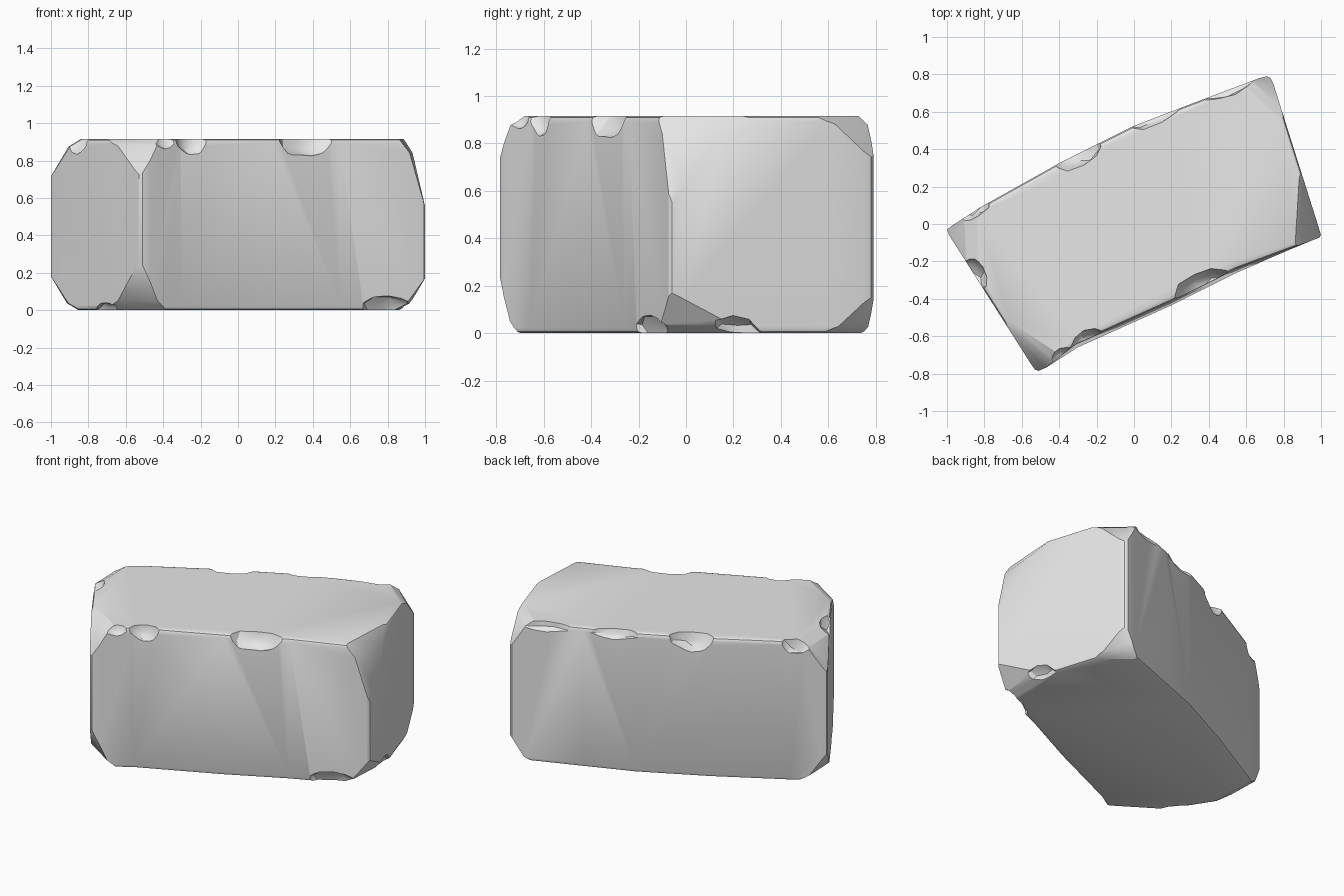
import bpy, bmesh, math, random
from mathutils import Vector, Matrix

random.seed(4)
if "Cube" in bpy.data.objects:
    bpy.data.objects.remove(bpy.data.objects["Cube"], do_unlink=True)

HEIGHT = 0.915

# Stone colour
stone = bpy.data.materials.new("grey_stone")
stone.use_nodes = True
grey = (0.8, 0.8, 0.8, 1)
stone.diffuse_color = grey
stone.node_tree.nodes["Principled BSDF"].inputs["Base Color"].default_value = grey


def make_object(name, bm):
    mesh = bpy.data.meshes.new(name)
    bm.to_mesh(mesh)
    bm.free()
    obj = bpy.data.objects.new(name, mesh)
    bpy.context.collection.objects.link(obj)
    mesh.materials.append(stone)
    return obj


# Block outline, counter-clockwise, with worn corners and a bulging back
outline = [(-0.51, -0.785), (-0.47, -0.768), (-0.3, -0.66), (0.2, -0.435), (0.55, -0.26),
           (0.95, -0.088), (0.99, -0.073), (1, -0.06), (0.985, -0.01), (0.745, 0.75),
           (0.73, 0.78), (0.71, 0.79), (0.67, 0.78), (0.3, 0.64), (0, 0.525),
           (-0.4, 0.325), (-0.82, 0.09), (-0.975, -0.01), (-1, -0.03),
           (-0.985, -0.065), (-0.55, -0.75), (-0.53, -0.778)]
bm = bmesh.new()
base = bm.faces.new([bm.verts.new((x, y, 0)) for x, y in outline])
grown = bmesh.ops.extrude_face_region(bm, geom=[base])["geom"]
for v in (g for g in grown if isinstance(g, bmesh.types.BMVert)):
    v.co.z = HEIGHT
    if -0.4 < v.co.x < 0.8 and v.co.y < -0.1:  # front wall leans back
        v.co += Vector((-0.009, 0.02, 0))
bmesh.ops.recalc_face_normals(bm, faces=bm.faces)

# Worn top and bottom rims
rims = [e for e in bm.edges if abs(e.verts[0].co.z - e.verts[1].co.z) < 0.01]
bmesh.ops.bevel(bm, geom=rims, offset=0.022, segments=2, profile=0.5, affect='EDGES')


def chop(corner, depth, drop, top):
    """Slice a corner along a plane leaning inwards."""
    c = Vector((*corner, HEIGHT - drop if top else drop))
    inward = Vector((-corner[0], -corner[1], 0)).normalized()
    normal = -inward * drop + Vector((0, 0, depth if top else -depth))
    bmesh.ops.bisect_plane(bm, geom=bm.verts[:] + bm.edges[:] + bm.faces[:],
                           plane_co=c, plane_no=normal.normalized(), clear_outer=True)
    bmesh.ops.holes_fill(bm, edges=[e for e in bm.edges if e.is_boundary])


# Broken corners: position, then depth and drop for top and bottom
corners = [((-1, -0.03), 0.12, 0.2, 0.11, 0.18),
           ((-0.51, -0.785), 0.1, 0.18, 0.1, 0.24),
           ((1, -0.06), 0.1, 0.36, 0.12, 0.17),
           ((0.71, 0.79), 0.09, 0.16, 0.08, 0.14)]
for spot, d1, h1, d2, h2 in corners:
    for depth, drop, top in ((d1, h1, True), (d2, h2, False)):
        chop(spot, depth, drop, top)
        chop(spot, depth * 1.35, drop * 0.5, top)
bmesh.ops.recalc_face_normals(bm, faces=bm.faces)
block = make_object("stone_block", bm)
bpy.context.view_layer.objects.active = block
block.select_set(True)


def chip(x, y, z, angle, size):
    """Break a shallow scoop out of an edge with a rough lump."""
    lump = bmesh.new()
    bmesh.ops.create_icosphere(lump, subdivisions=2, radius=1)
    for v in lump.verts:
        v.co *= random.uniform(0.86, 1.08)
    lump.transform(Matrix.Translation((x, y, z))
                   @ Matrix.Rotation(math.radians(angle), 4, 'Z')
                   @ Matrix.Diagonal((*size, 1)))
    cutter = make_object("chip_cutter", lump)
    cutter.hide_render = True
    mod = block.modifiers.new("chip", 'BOOLEAN')
    mod.operation, mod.solver, mod.object = 'DIFFERENCE', 'EXACT', cutter
    bpy.ops.object.modifier_apply(modifier=mod.name)
    bpy.data.objects.remove(cutter, do_unlink=True)


# Chips along the edges: x, y, bottom or top, edge angle, length/depth/height
LONG, LEFT, RIGHT = 25.5, -57, 108
chips = [(0.36, -0.35, 1, LONG, (0.17, 0.1, 0.1)),
         (-0.24, -0.63, 1, LONG, (0.11, 0.07, 0.09)),
         (-0.38, -0.71, 1, LONG, (0.08, 0.05, 0.06)),
         (-0.86, -0.26, 1, LEFT, (0.1, 0.06, 0.08)),
         (0.975, 0.08, 1, RIGHT, (0.12, 0.08, 0.08)),
         (-0.3, 0.385, 1, LONG, (0.15, 0.08, 0.1)),
         (0.13, 0.59, 1, LONG, (0.17, 0.05, 0.06)),
         (0.52, 0.74, 1, LONG, (0.17, 0.05, 0.06)),
         (-0.86, 0.08, 1, 36, (0.12, 0.05, 0.09)),
         (0.92, 0.2, 0, RIGHT, (0.13, 0.06, 0.07)),
         (0.8, -0.16, 0, LONG, (0.17, 0.06, 0.08)),
         (-0.7, -0.5, 0, LEFT, (0.12, 0.03, 0.04))]
for x, y, level, angle, size in chips:
    chip(x, y, level * HEIGHT, angle, size)

bpy.ops.object.shade_smooth_by_angle(angle=math.radians(28))
